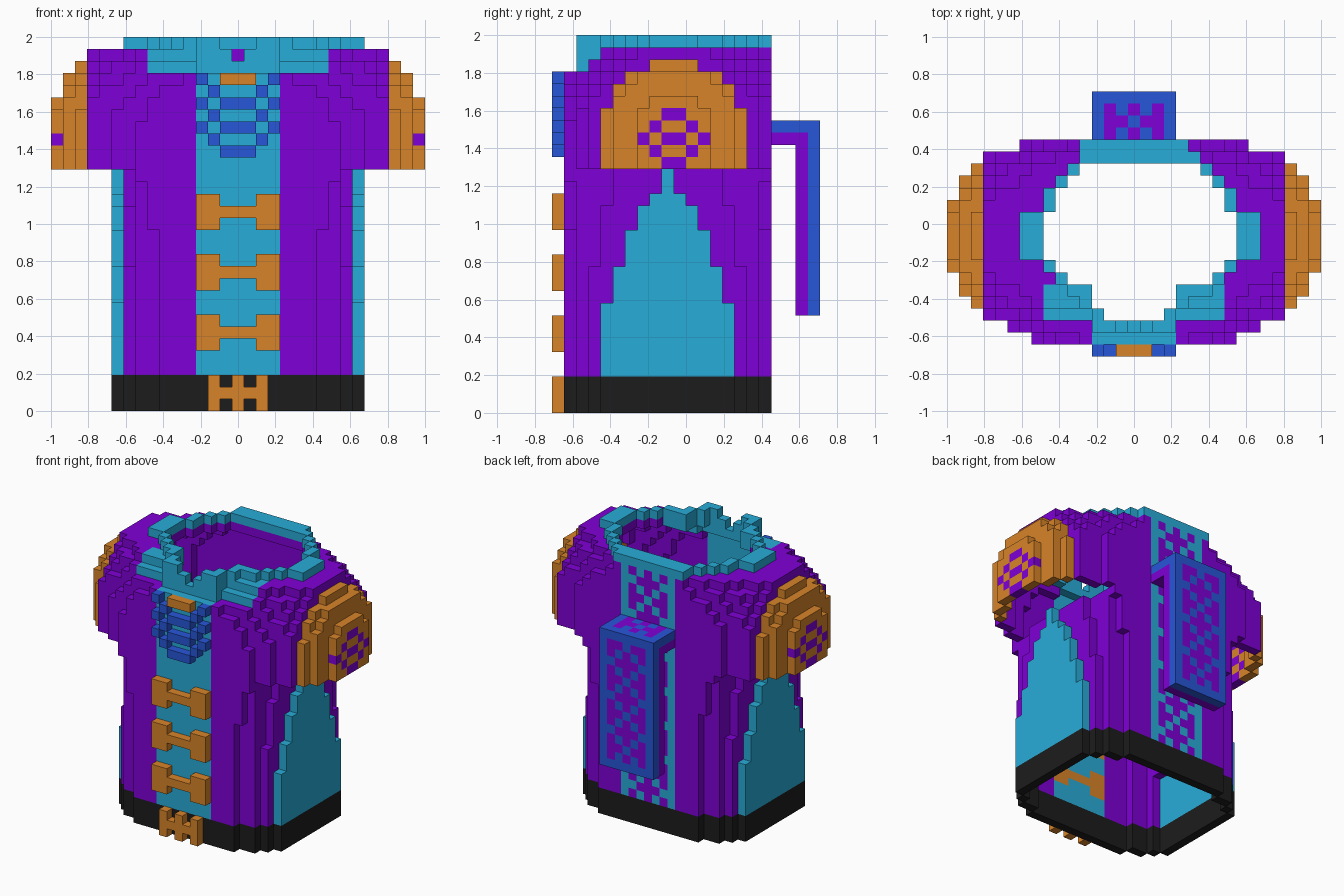
import bpy
import bmesh

cube = bpy.data.objects.get("Cube")
if cube:
    bpy.data.objects.remove(cube)

V = 2 / 31          # edge of one block
MID = 15            # centre column


def linear(c):
    c /= 255
    return c / 12.92 if c < 0.04 else ((c + 0.055) / 1.055) ** 2.4


def material(name, *rgb):
    m = bpy.data.materials.new(name)
    m.use_nodes = True
    col = (*[linear(c) for c in rgb], 1)
    m.diffuse_color = col
    bsdf = m.node_tree.nodes["Principled BSDF"]
    bsdf.inputs["Base Color"].default_value = col
    bsdf.inputs["Roughness"].default_value = 0.9
    return m


MATS = {
    "purple": material("purple", 127, 0, 215),
    "teal": material("teal", 39, 172, 216),
    "gold": material("gold", 216, 132, 41),
    "blue": material("blue", 39, 86, 216),
    "black": material("black", 28, 28, 28),
}
NAMES = list(MATS)

# Half widths of the skirt by row from front to back
HALF = {1: 6, 2: 8, 3: 9, 15: 9, 16: 8, 17: 6}
# Squared radius of the gold cuffs by distance from the centre
CUFF = {13: 36, 14: 27, 15: 10}
# Half widths of the neck opening by row
NECK = {6: 6, 7: 7, 12: 7, 13: 7, 14: 6, 15: 4.6, 16: 0, 17: 0, 18: 0}


def skirt(d, j, k):
    """Lower body; the side panels taper to a point under the arm."""
    if d > HALF.get(j, 10) + (max(0, min(2, (k - 11) // 4)) if j in (1, 17) else 0):
        return False
    taper = sum(k >= h for h in (9, 12, 15, 17, 18))
    if d == 10:
        return abs(j - 9) <= 5 - taper
    if d == 9:
        return abs(j - 9) <= 6 - taper // 2
    return True


def solid(i, j, k):
    d = abs(i - MID)
    if not (1 <= j <= 17 and 0 <= k <= 29 and d <= 15):
        return False
    if k < 20:
        return skirt(d, j, k)
    # Collar flaps, stepping up away from the front
    if j <= 5 and k >= 28 and d <= 7:
        if j <= 2:
            return j == 2 and d <= 3 and not (d == 0 and k == 29)
        return d == 3 or k == 28 or j > 3
    # Shoulders swelling from the puffed sleeves to the chest and back
    if j == 17 and d > 9:
        return False
    rise = max(0, k + 0.5 - 23)
    return (j - 9.5) ** 2 + rise ** 2 < CUFF.get(d, 49 + 6 * (12 - d))


def neck(i, j):
    d = abs(i - MID)
    if j < 6:
        return j >= 3 and d <= (2 if j == 3 else 3)
    return abs(i - 15.5) < NECK.get(j, 8)


def clasp(d, k):
    """Bow shaped clasps and the belt buckle."""
    if k < 3:
        return d <= 2 and not (d == 1 and k != 1)
    for base in (5, 10, 15):
        if base <= k < base + 3:
            return 2 <= d <= 3 or (d <= 1 and k == base + 1)
    return k == 27 and d <= 1


def weave(d, row):
    """Repeating cross ornament, true where it is purple."""
    gap = (2, 1, 0, 1)[row % 4]
    return d <= 2 and d != gap


def body_paint(i, j, k):
    d = abs(i - MID)
    if k < 3:
        return "hem", "black"
    if d >= 13:
        e = abs(j - 9.5) - 0.5
        mark = d == 15 and (k + e) % 2 == 0 and e <= min(k - 20, 24 - k)
        return "sleeve_cuffs", "purple" if mark else "gold"
    if k >= 28 and d <= 7 and j <= 5:
        return "collar", "teal"
    if j == 17 and d <= 3:
        return "robe", "purple" if weave(d, k) else "teal"
    if j <= 2 and d <= 3:
        return "robe", "gold" if j == 1 and k < 20 and clasp(d, k) else "teal"
    if d == 10 and k < 20:
        return "robe", "teal"
    return "robe", "purple"


cells = {}

# Hollow robe, open at the neck and underneath
for i in range(31):
    for j in range(1, 18):
        for k in range(30):
            if not solid(i, j, k) or (k >= 27 and neck(i, j)):
                continue
            around = ((i + 1, j, k), (i - 1, j, k), (i, j + 1, k),
                      (i, j - 1, k), (i, j, k + 1))
            if not all(solid(*c) for c in around):
                cells[i, j, k] = body_paint(i, j, k)

# Collar rim, wider at the sides and back, with points in front
for i in range(6, 26):
    for j in range(2, 18):
        d = abs(i - MID)
        beside = any(neck(*n) for n in ((i + 1, j), (i - 1, j), (i, j + 1), (i, j - 1)))
        rim = beside and j >= 5
        sides = 8 <= j <= 11
        back = j >= 16 and d <= 4
        points = (j == 2 and 2 <= d <= 3) or (j == 3 and d == 3) or (j == 4 and d == 4)
        if (rim or sides or back or points) and not neck(i, j):
            cells[i, j, 30] = ("collar", "teal")
            cells.setdefault((i, j, 29), ("robe", "purple"))

# Raised clasps, buckle and lacing on the front
for i in range(12, 19):
    d = abs(i - MID)
    m = max(d, 1)
    for k in range(28):
        if clasp(d, k):
            cells[i, 0, k] = ("clasps", "gold")
        elif 20 + m <= k <= 24 + m and (k - m) % 2 == 0:
            cells[i, 0, k] = ("lacing", "blue")

# Hanging back panel and its bridge
for i in range(12, 19):
    d = abs(i - MID)
    for j in range(18, 22):
        mark = j < 21 and weave(d, j - 17)
        cells[i, j, 23] = ("back_panel", "purple" if mark else "blue")
        if j < 21:
            cells[i, j, 22] = ("back_panel", "purple")
    for k in range(8, 23):
        cells[i, 20, k] = ("back_panel", "purple")
        mark = k > 8 and weave(d, k)
        cells[i, 21, k] = ("back_panel", "purple" if mark else "blue")


def build(part):
    """Skin the outer faces of one part's blocks."""
    bm = bmesh.new()
    verts = {}

    def vert(p):
        if p not in verts:
            verts[p] = bm.verts.new(((p[0] - 15.5) * V, (p[1] - 11) * V, p[2] * V))
        return verts[p]

    for cell, (name, colour) in cells.items():
        if name != part:
            continue
        for axis in range(3):
            for side in (0, 1):
                beside = list(cell)
                beside[axis] += 2 * side - 1
                if tuple(beside) in cells:
                    continue
                u, w = (axis + 1) % 3, (axis + 2) % 3
                loop = []
                for a, b in ((0, 0), (1, 0), (1, 1), (0, 1)):
                    p = list(cell)
                    p[axis] += side
                    p[u] += a
                    p[w] += b
                    loop.append(vert(tuple(p)))
                face = bm.faces.new(loop if side else loop[::-1])
                # The robe's back wall has a plain lining
                lining = part == "robe" and cell[1] == 17 and axis == 1 and side == 0
                face.material_index = NAMES.index("purple" if lining else colour)
    mesh = bpy.data.meshes.new(part)
    bm.to_mesh(mesh)
    bm.free()
    for m in MATS.values():
        mesh.materials.append(m)
    bpy.context.collection.objects.link(bpy.data.objects.new(part, mesh))


for part in sorted({name for name, _ in cells.values()}):
    build(part)
